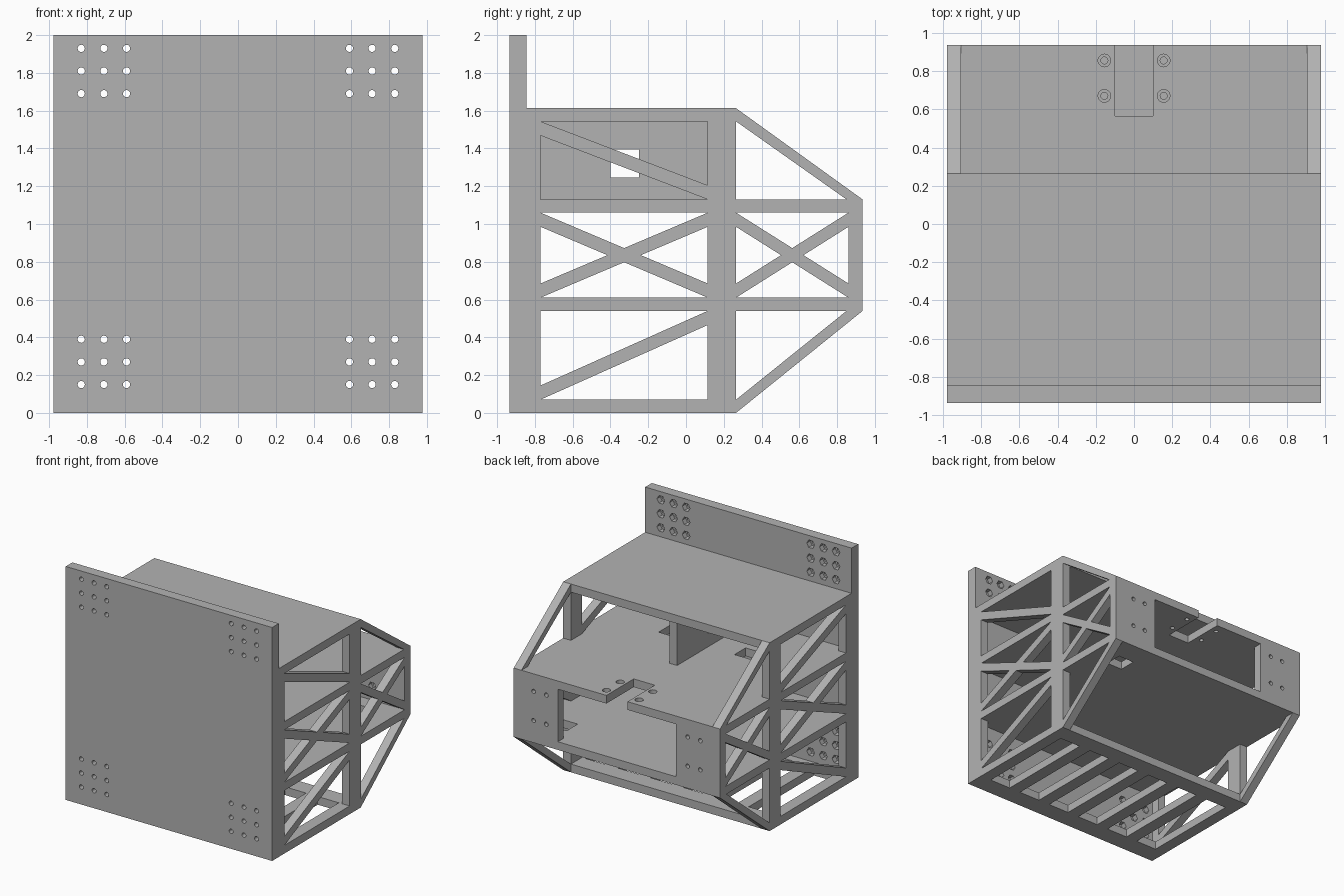
import bpy, bmesh, math
from mathutils import Matrix

cube = bpy.data.objects.get("Cube")
if cube:
    bpy.data.objects.remove(cube, do_unlink=True)

grey = bpy.data.materials.new("plain_grey")
grey.use_nodes = True
GREY = (0.448, 0.448, 0.448, 1)
grey.diffuse_color = GREY
grey.node_tree.nodes["Principled BSDF"].inputs["Base Color"].default_value = GREY

# Main dimensions
W, IN = 0.978, 0.905              # outer and inner half width
FRONT, PLATE, BACK = -0.935, -0.845, 0.935
MID = 0.265                       # rear edge of roof and floor
ROOF, T = 1.613, 0.07             # roof height, panel thickness
LOW, HIGH = 0.54, 1.06            # undersides of the two shelves
GAP = 0.075                       # brace width measured upright

# Local (u, v, w) to world for a panel whose normal lies along each axis
AXES = {
    "x": Matrix(((0, 0, 1, 0), (1, 0, 0, 0), (0, 1, 0, 0), (0, 0, 0, 1))),
    "y": Matrix(((1, 0, 0, 0), (0, 0, -1, 0), (0, 1, 0, 0), (0, 0, 0, 1))),
    "z": Matrix.Identity(4),
}


def rect(u0, u1, v0, v1):
    return [(u0, v0), (u1, v0), (u1, v1), (u0, v1)]


def ring(u, v, r, n=20):
    return [(u + r * math.cos(math.tau * i / n), v + r * math.sin(math.tau * i / n))
            for i in range(n)]


def panel(name, axis, lo, hi, outline, holes=()):
    """Flat panel with cut-outs, spanning lo to hi along the given axis."""
    curve = bpy.data.curves.new(name, "CURVE")
    curve.dimensions = "2D"
    curve.fill_mode = "BOTH"
    curve.extrude = (hi - lo) / 2
    for loop in [outline, *holes]:
        spline = curve.splines.new("POLY")
        spline.points.add(len(loop) - 1)
        for p, (u, v) in zip(spline.points, loop):
            p.co = (u, v, 0, 1)
        spline.use_cyclic_u = True
    temp = bpy.data.objects.new(name + "_profile", curve)
    bpy.context.collection.objects.link(temp)
    bpy.context.view_layer.update()
    graph = bpy.context.evaluated_depsgraph_get()
    mesh = bpy.data.meshes.new_from_object(temp.evaluated_get(graph))
    bpy.data.objects.remove(temp, do_unlink=True)
    mesh.transform(AXES[axis])
    bm = bmesh.new()
    bm.from_mesh(mesh)
    bmesh.ops.remove_doubles(bm, verts=bm.verts, dist=0.0001)
    bmesh.ops.recalc_face_normals(bm, faces=bm.faces)
    for f in bm.faces:
        f.smooth = False
    bm.to_mesh(mesh)
    bm.free()
    mesh.name = name
    mesh.materials.clear()
    mesh.materials.append(grey)
    obj = bpy.data.objects.new(name, mesh)
    obj.location["xyz".index(axis)] = (lo + hi) / 2
    bpy.context.collection.objects.link(obj)
    return obj


def single_brace(y0, y1, z0, z1, g):
    """Two triangular windows either side of one diagonal."""
    return [[(y0, z1), (y1, z1), (y1, z0 + g)], [(y0, z1 - g), (y0, z0), (y1, z0)]]


def cross_brace(y0, y1, z0, z1, g):
    """Four triangular windows around crossed diagonals."""
    h, ym, zm = z1 - z0, (y0 + y1) / 2, (z0 + z1) / 2
    du = (h / 2 - g) * (y1 - y0) / (h - g)
    dv = (h - g) / 2
    return [[(y0, z0 + g), (y0 + du, zm), (y0, z1 - g)],
            [(y1, z0 + g), (y1 - du, zm), (y1, z1 - g)],
            [(y0, z1), (y1, z1), (ym, z1 - dv)],
            [(y0, z0), (y1, z0), (ym, z0 + dv)]]


# Front mounting plate: narrow bolt holes, hexagonal pockets behind
bolts = [(s * x, z) for s in (-1, 1) for x in (0.59, 0.71, 0.83)
         for z in (0.15, 0.27, 0.39, 1.69, 1.81, 1.93)]
face = rect(-W, W, 0, 2)
step = (FRONT + PLATE) / 2
panel("front_plate", "y", FRONT, step, face, [ring(x, z, 0.019) for x, z in bolts])
panel("front_plate_backing", "y", step, PLATE, face, [ring(x, z, 0.037, 6) for x, z in bolts])

# Side trusses
A0, A1, B1 = -0.77, 0.115, 0.86
side = [(PLATE, 0), (MID, 0), (BACK, LOW), (BACK, HIGH + T), (MID, ROOF), (PLATE, ROOF)]
windows = (single_brace(A0, A1, HIGH + T, ROOF - T, GAP)
           + single_brace(A0, A1, LOW, T, -GAP)
           + cross_brace(A0, A1, LOW + T, HIGH, GAP)
           + cross_brace(MID, B1, LOW + T, HIGH, GAP)
           + [[(MID, z), (MID, end), (B1 - 0.01, z)]
              for z, end in ((HIGH + T, ROOF - T), (LOW, T))])
panel("left_truss", "x", IN, W, side, windows)
panel("right_truss", "x", -W, -IN, side, windows)

# Roof and slotted floor
panel("roof", "z", ROOF - T, ROOF, rect(-IN, IN, PLATE, MID))
slots = [rect(c - 0.1, c + 0.1, A0, A1) for c in [(i - 2.5) * 0.31 for i in range(6)]]
panel("floor", "z", 0, T, rect(-IN, IN, PLATE, MID), slots)

# Lower shelf with a cable hole
panel("lower_shelf", "z", LOW, LOW + T, rect(-IN, IN, PLATE, BACK),
      [rect(0.62, 0.77, 0.58, 0.73)])

# Upper shelf: rear notch, two cable holes, recessed screw holes
N = 0.1
notched = [(-IN, PLATE), (IN, PLATE), (IN, BACK), (N, BACK), (N, 0.565),
           (-N, 0.565), (-N, BACK), (-IN, BACK)]
cable = [rect(c - GAP, c + GAP, -0.4, -0.25) for c in (-0.36, 0.36)]
screws = [(x, y) for x in (-0.155, 0.155) for y in (0.67, 0.855)]
split = HIGH + T / 2
panel("upper_shelf_base", "z", HIGH, split, notched,
      cable + [ring(x, y, 0.018) for x, y in screws])
panel("upper_shelf_top", "z", split, HIGH + T, notched,
      cable + [ring(x, y, 0.033) for x, y in screws])

# Centre divider with a square pass-through
panel("centre_divider", "x", -T / 2, T / 2, rect(PLATE, 0.17, HIGH + T, ROOF - T),
      [rect(-0.4, -0.25, 1.245, 1.395)])

# Rear cheeks: bolt holes outside, hexagonal pockets inside
for name, s in (("left", 1), ("right", -1)):
    cheek = rect(*sorted((s * 0.56, s * IN)), LOW + T, HIGH)
    spots = [(s * x, z) for x in (0.67, 0.79) for z in (0.73, 0.98)]
    seam = (B1 + BACK) / 2
    panel(name + "_rear_cheek", "y", seam, BACK, cheek, [ring(x, z, 0.018) for x, z in spots])
    panel(name + "_rear_cheek_backing", "y", B1, seam, cheek,
          [ring(x, z, 0.035, 6) for x, z in spots])
